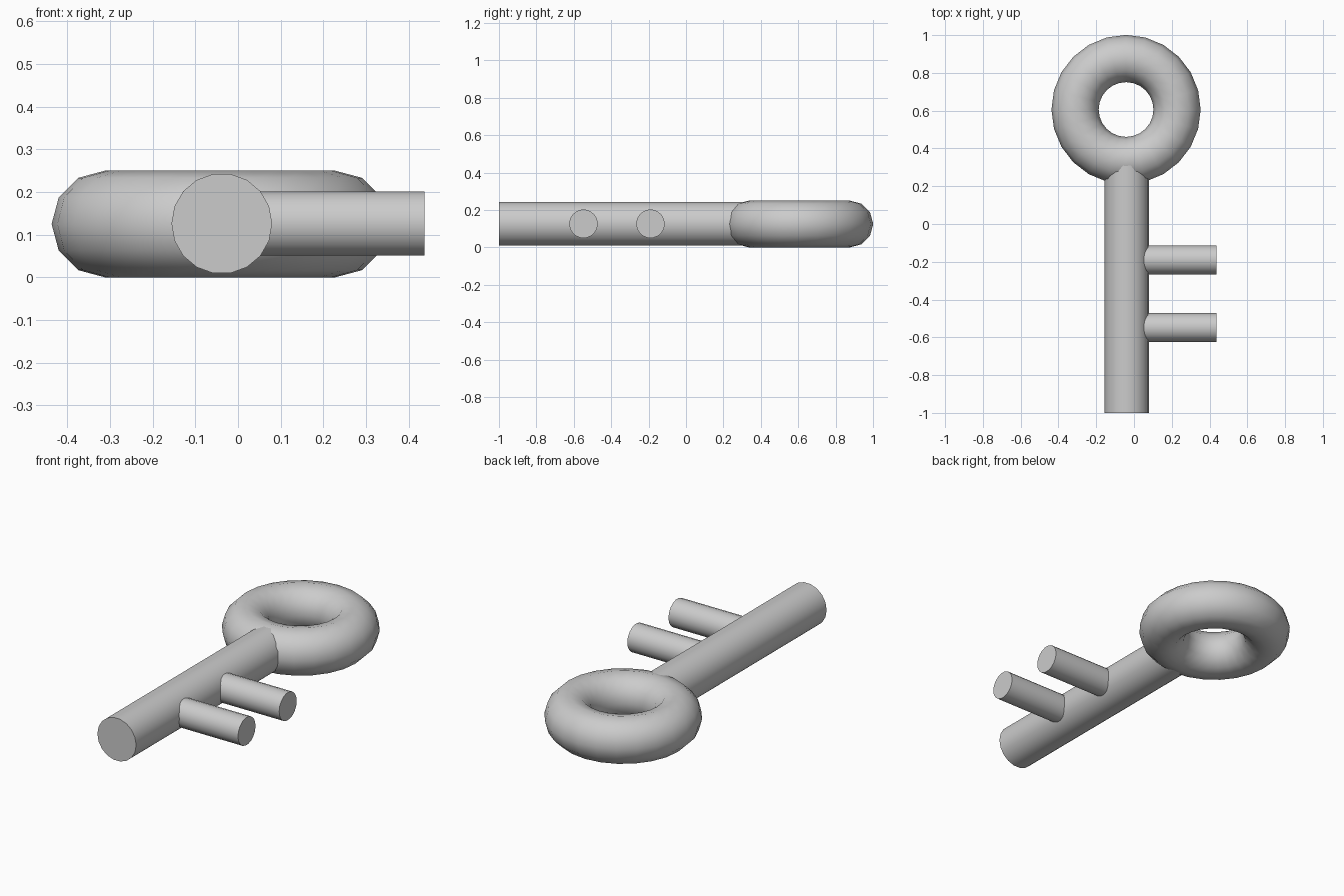
import bpy
from math import pi, radians

if "Cube" in bpy.data.objects:
    bpy.data.objects.remove(bpy.data.objects["Cube"])

CX, CZ = -0.04, 0.125


def smooth(obj, name, angle):
    obj.name = name
    bpy.ops.object.shade_smooth_by_angle(angle=radians(angle))


def rod(name, radius, length, centre, rotation):
    bpy.ops.mesh.primitive_cylinder_add(vertices=18, radius=radius, depth=length,
                                        location=centre, rotation=rotation)
    smooth(bpy.context.object, name, 40)


# Ring-shaped handle
bpy.ops.mesh.primitive_torus_add(major_segments=24, minor_segments=12,
                                 major_radius=0.27, minor_radius=0.125,
                                 location=(CX - 0.002, 0.606, CZ))
smooth(bpy.context.object, "ring_handle", 60)

# Shaft, its far end buried in the ring; rotated to put a flat on top
y0, y1 = -1.0, 0.34
rod("shaft", 0.118, y1 - y0, (CX + 0.002, (y0 + y1) / 2, CZ + 0.001), (pi / 2, pi / 2, 0))

# Two round teeth starting inside the shaft
x0, x1 = 0.03, 0.437
for i, y in enumerate((-0.19, -0.548)):
    rod(f"tooth_{i + 1}", 0.0765, x1 - x0, ((x0 + x1) / 2, y, CZ + 0.001), (0, pi / 2, 0))
